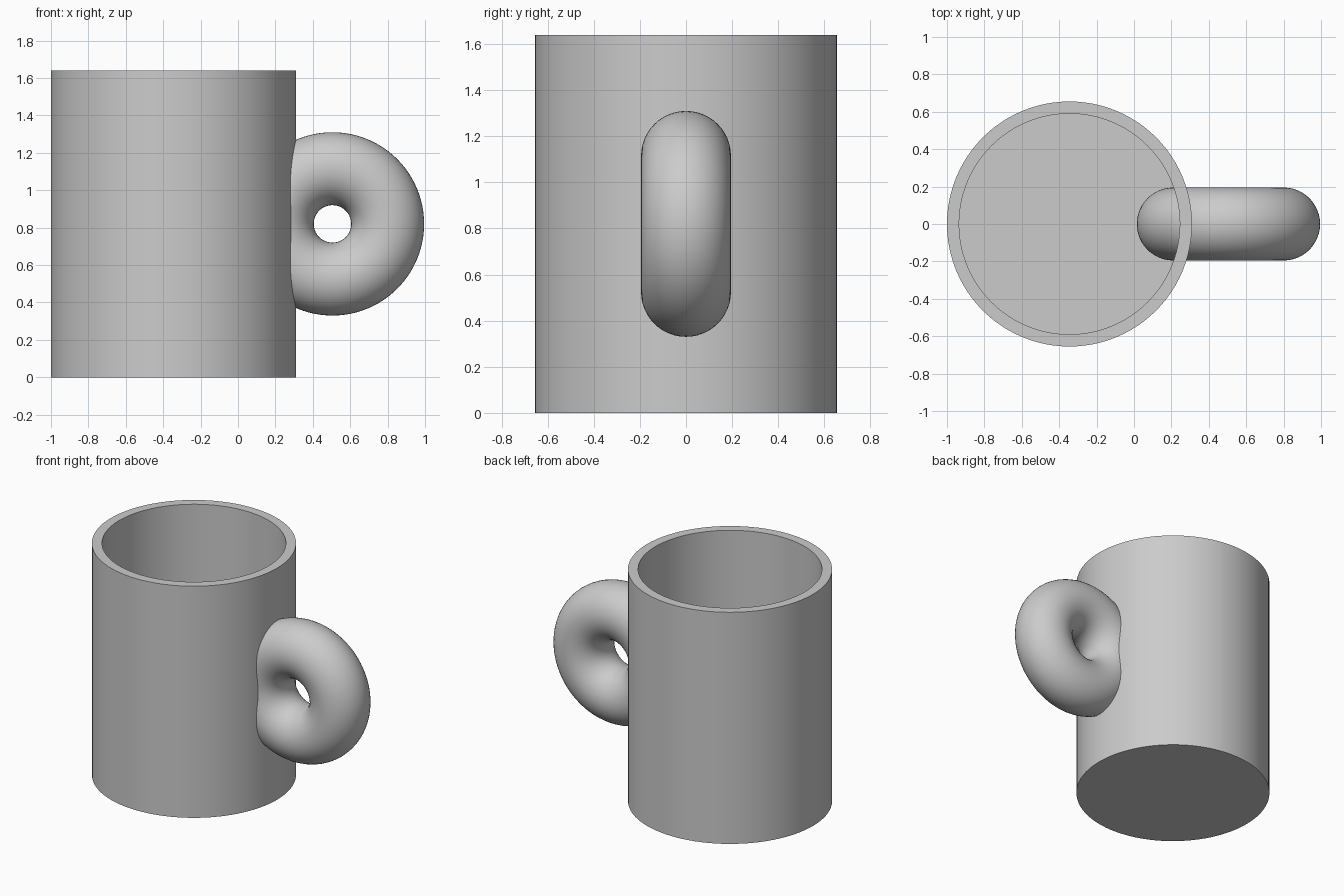
import bpy
import math

if "Cube" in bpy.data.objects:
    bpy.data.objects.remove(bpy.data.objects["Cube"])

CUP_X, RADIUS, HEIGHT, WALL = -0.345, 0.655, 1.64, 0.065
SIDES = 96

# Single grey colour
grey = bpy.data.materials.new("grey ceramic")
grey.use_nodes = True
colour = (0.6, 0.6, 0.6, 1)
grey.diffuse_color = colour
grey.node_tree.nodes["Principled BSDF"].inputs["Base Color"].default_value = colour


def finish(obj, name):
    obj.name = name
    obj.data.materials.clear()
    obj.data.materials.append(grey)
    bpy.ops.object.shade_smooth_by_angle(angle=math.radians(35))


# Cup: straight wall, flat rim and floor, as lathed rings from base to inside floor
profile = [(RADIUS, 0), (RADIUS, HEIGHT), (RADIUS - WALL, HEIGHT), (RADIUS - WALL, WALL)]
verts = [(r * math.cos(2 * math.pi * i / SIDES), r * math.sin(2 * math.pi * i / SIDES), z)
         for r, z in profile for i in range(SIDES)]
faces = []
for ring in range(len(profile) - 1):
    low, high = ring * SIDES, (ring + 1) * SIDES
    for i in range(SIDES):
        j = (i + 1) % SIDES
        faces.append((low + i, low + j, high + j, high + i))
faces.append(tuple(reversed(range(SIDES))))
faces.append(tuple(range(3 * SIDES, 4 * SIDES)))
mesh = bpy.data.meshes.new("cup")
mesh.from_pydata(verts, [], faces)
cup = bpy.data.objects.new("cup", mesh)
cup.location.x = CUP_X
bpy.context.collection.objects.link(cup)
bpy.ops.object.select_all(action="DESELECT")
cup.select_set(True)
bpy.context.view_layer.objects.active = cup
finish(cup, "cup")

# Handle: upright ring that passes through the wall
bpy.ops.mesh.primitive_torus_add(
    major_radius=0.295, minor_radius=0.195, major_segments=96, minor_segments=48,
    location=(0.505, 0, HEIGHT / 2), rotation=(math.pi / 2, 0, 0))
finish(bpy.context.object, "handle")
